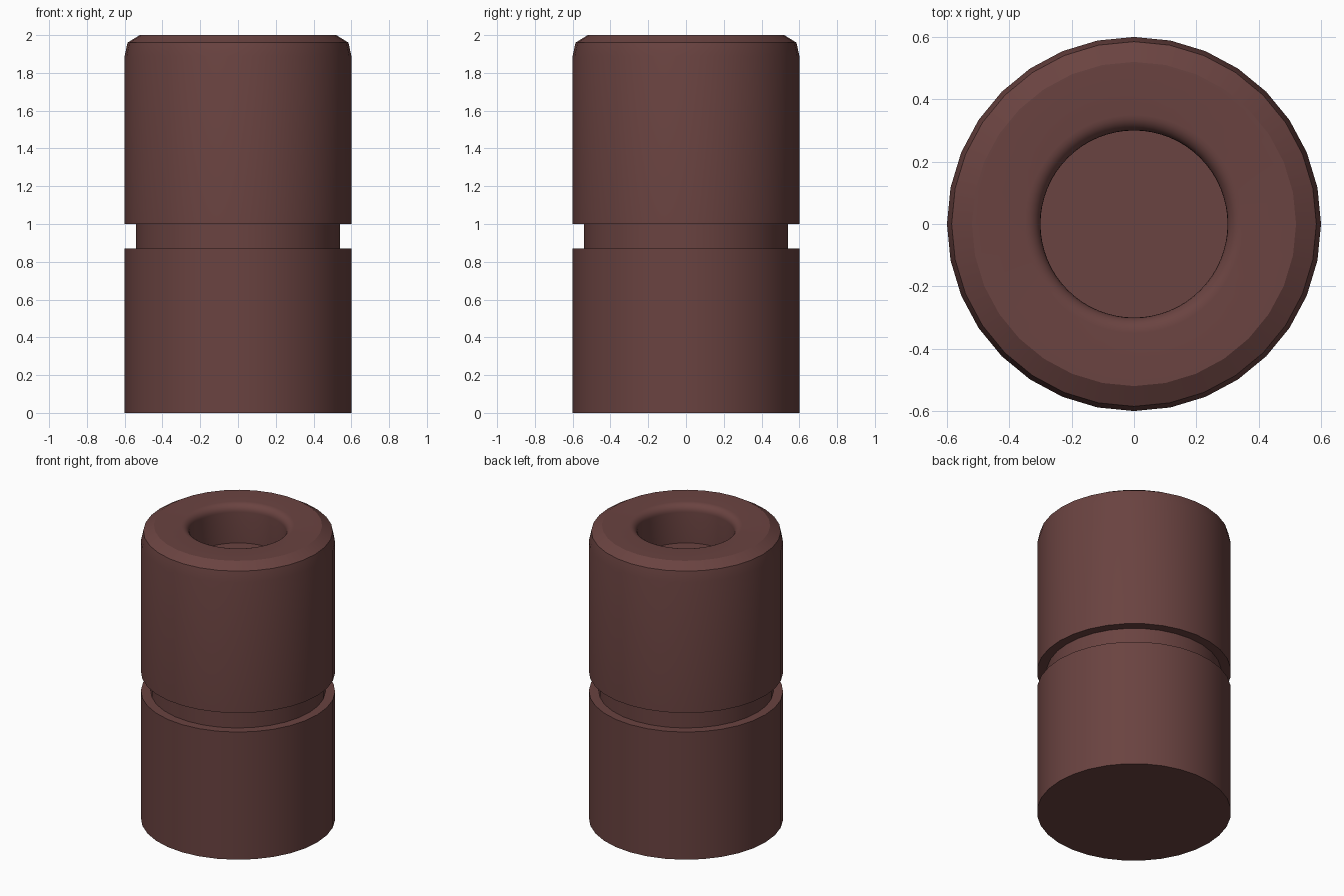
import bpy, bmesh, math

if "Cube" in bpy.data.objects:
    bpy.data.objects.remove(bpy.data.objects["Cube"])

mat = bpy.data.materials.new("dark reddish brown")
mat.diffuse_color = (0.144, 0.056, 0.052, 1)
mat.use_nodes = True
mat.node_tree.nodes["Principled BSDF"].inputs["Base Color"].default_value = mat.diffuse_color


def ring(bm, r, z, n):
    return [bm.verts.new((r * math.cos(2 * math.pi * i / n),
                          r * math.sin(2 * math.pi * i / n), z)) for i in range(n)]


def lathe(bm, profile, n):
    """Spin (radius, z) points; returns the first and last rings."""
    rings = [ring(bm, r, z, n) for r, z in profile]
    for a, b in zip(rings, rings[1:]):
        for i in range(n):
            j = (i + 1) % n
            bm.faces.new((a[i], a[j], b[j], b[i]))
    return rings[0], rings[-1]


def loop_edges(bm, loop):
    return [bm.edges.get((loop[i], loop[i - 1])) for i in range(len(loop))]


bm = bmesh.new()

# Outer body: lower barrel, groove, upper barrel, bevelled shoulder
bottom, top = lathe(bm, [(0.6, 0), (0.6, 0.87), (0.54, 0.87), (0.54, 1.0), (0.6, 1.0),
                         (0.6, 1.89), (0.585, 1.96), (0.52, 2.0)], 32)
bm.faces.new(bottom[::-1])

# Recess: rounded lip, wall, flat floor
lip = [(0.35 - 0.05 * math.sin(math.radians(a)), 1.95 + 0.05 * math.cos(math.radians(a)))
       for a in range(0, 91, 15)]
mouth, floor = lathe(bm, lip + [(0.30, 1.74)], 64)
bm.faces.new(floor)

# Flat top annulus between shoulder and lip
bmesh.ops.triangle_fill(bm, use_beauty=True, use_dissolve=False, normal=(0, 0, 1),
                        edges=loop_edges(bm, top) + loop_edges(bm, mouth))
bmesh.ops.recalc_face_normals(bm, faces=bm.faces)

mesh = bpy.data.meshes.new("grooved_cylinder")
bm.to_mesh(mesh)
bm.free()
mesh.materials.append(mat)
body = bpy.data.objects.new("grooved_cylinder", mesh)
bpy.context.collection.objects.link(body)
bpy.context.view_layer.objects.active = body
body.select_set(True)
bpy.ops.object.shade_smooth_by_angle(angle=math.radians(30))
